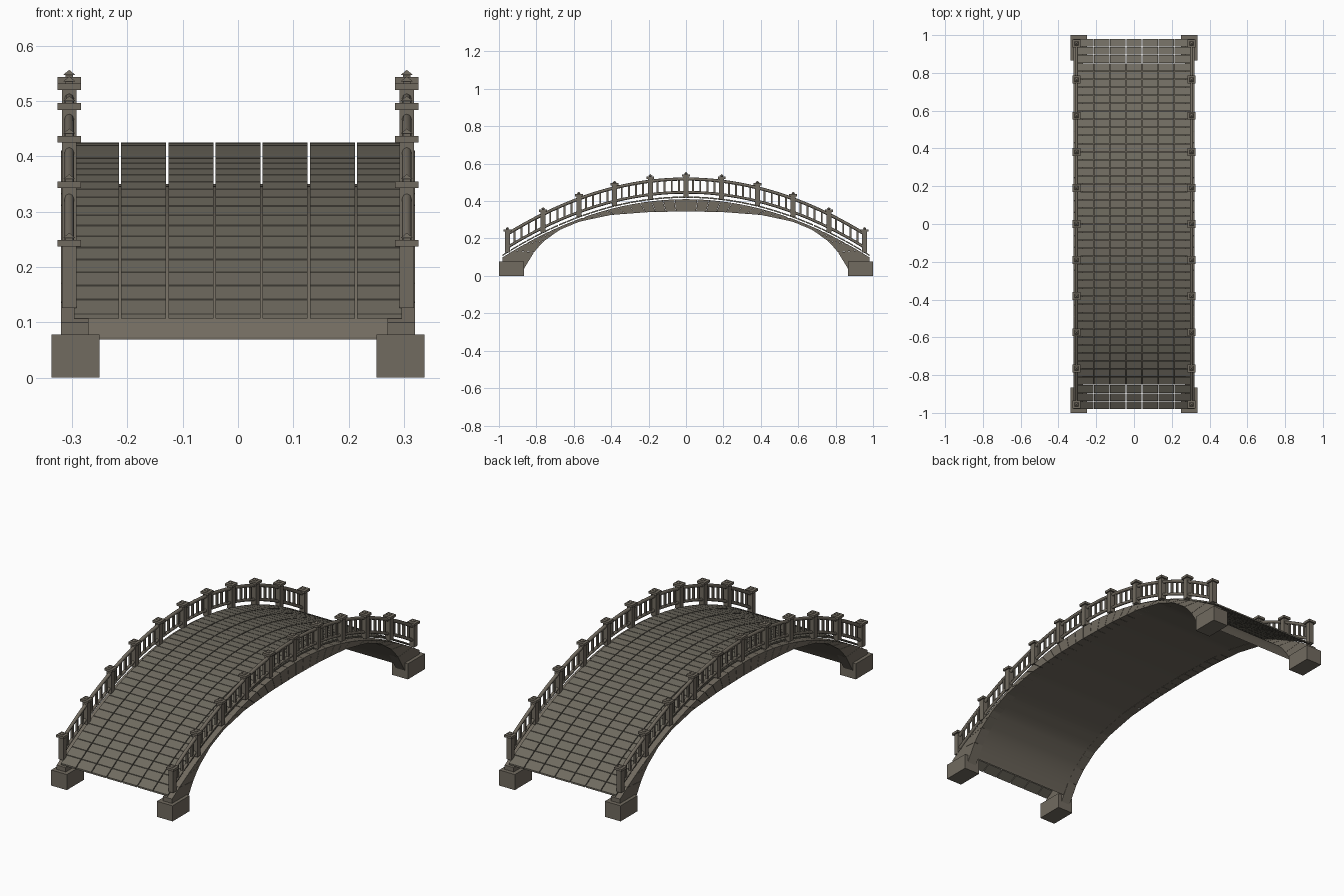
import bpy, bmesh
from mathutils import Vector

cube = bpy.data.objects.get("Cube")
if cube:
    bpy.data.objects.remove(cube, do_unlink=True)


def material(name, rgb):
    mat = bpy.data.materials.new(name)
    mat.use_nodes = True
    mat.diffuse_color = (*rgb, 1)
    mat.node_tree.nodes["Principled BSDF"].inputs["Base Color"].default_value = (*rgb, 1)
    return mat


STONE = material("warm grey stone", (0.165, 0.145, 0.115))
PAVING = material("paving stone", (0.16, 0.147, 0.117))

END = 0.98          # half length of the deck
FOOT = 0.865        # half span of the opening
RAIL_X = 0.305
POST_STEP = 0.191


def rise(y, crown):
    """Height of the shared deck curve at y, for a given crown height."""
    return crown - 0.323 * y * y


# Half profile of the underside of the arch, from crown to springing
SOFFIT = [(0, 0.345), (0.2, 0.341), (0.4, 0.326), (0.567, 0.291), (0.674, 0.247),
          (0.765, 0.182), (0.81, 0.13), (0.835, 0.096), (FOOT, 0.04)]


def soffit(y):
    y = abs(y)
    for (a, za), (b, zb) in zip(SOFFIT, SOFFIT[1:]):
        if y <= b:
            return za + (zb - za) * (y - a) / (b - a)
    return SOFFIT[-1][1]


def prism(bm, outline, x0, x1):
    """Extrude a (y, z) outline from x0 to x1."""
    left = [bm.verts.new((x0, y, z)) for y, z in outline]
    right = [bm.verts.new((x1, y, z)) for y, z in outline]
    bm.faces.new(left)
    bm.faces.new(right[::-1])
    n = len(outline)
    for i in range(n):
        j = (i + 1) % n
        bm.faces.new((left[j], left[i], right[i], right[j]))


def box(bm, x, y, z0, z1, wx, wy):
    prism(bm, [(y - wy, z0), (y + wy, z0), (y + wy, z1), (y - wy, z1)], x - wx, x + wx)


def finish(name, bm, mat):
    bmesh.ops.recalc_face_normals(bm, faces=bm.faces)
    mesh = bpy.data.meshes.new(name)
    bm.to_mesh(mesh)
    bm.free()
    mesh.materials.append(mat)
    obj = bpy.data.objects.new(name, mesh)
    bpy.context.collection.objects.link(obj)
    return obj


# Deck: seven columns of thin paving stones with open joints
bm = bmesh.new()
ROWS, COLS, HALF_GAP = 46, 7, 0.002
row, col = 2 * END / ROWS, 0.597 / COLS
for r in range(ROWS):
    y0 = -END + r * row + (HALF_GAP * 0.7 if r else 0)
    y1 = -END + (r + 1) * row - (HALF_GAP * 0.7 if r < ROWS - 1 else 0)
    side = [(y0, rise(y0, 0.417)), (y1, rise(y1, 0.417)),
            (y1, rise(y1, 0.425)), (y0, rise(y0, 0.425))]
    for c in range(COLS):
        x = (c - COLS / 2) * col
        prism(bm, side, x + HALF_GAP, x + col - HALF_GAP)
finish("deck_paving", bm, PAVING)

# Vault lining under the deck
bm = bmesh.new()
STEPS, LIMIT = 64, 0.85
rows = []
for i in range(STEPS + 1):
    y = LIMIT * (2 * i / STEPS - 1)
    z = soffit(y) + 0.001
    rows.append([bm.verts.new((x, y, z + t)) for x, t in
                 ((-0.3, 0), (0.3, 0), (0.3, 0.004), (-0.3, 0.004))])
for a, b in zip(rows, rows[1:]):
    for k in range(4):
        m = (k + 1) % 4
        bm.faces.new((a[k], a[m], b[m], b[k]))
bm.faces.new(rows[0])
bm.faces.new(rows[-1][::-1])
vault = finish("vault_lining", bm, STONE)
for poly in vault.data.polygons:
    poly.use_smooth = abs(poly.normal.z) > 0.3 and abs(poly.normal.x) < 0.1

# Side arches: wedge stones and a springer at each end
STONES, SPRING = 30, 0.94
for side, label in ((1, "left"), (-1, "right")):
    bm = bmesh.new()
    xs = sorted((side * 0.27, side * 0.32))

    def outer(t):
        return (END * t, rise(END * t, 0.41))

    def inner(t):
        return (FOOT * t, soffit(FOOT * t))

    for i in range(STONES):
        t0 = SPRING * (2 * i / STONES - 1) + 0.001
        t1 = SPRING * (2 * (i + 1) / STONES - 1) - 0.001
        tm = (t0 + t1) / 2
        prism(bm, [inner(t0), inner(tm), inner(t1), outer(t1), outer(tm), outer(t0)], *xs)
    for e in (-1, 1):
        prism(bm, [inner(e * SPRING), outer(e * SPRING), outer(e),
                   (e * END, 0.05), inner(e)], *xs)
    finish(label + "_arch_stones", bm, STONE)

# Footings
for sx, lx in ((1, "left"), (-1, "right")):
    for sy, ly in ((-1, "front"), (1, "back")):
        bm = bmesh.new()
        box(bm, sx * 0.2935, sy * 0.9325, 0, 0.078, 0.0435, 0.0675)
        finish(f"{ly}_{lx}_footing", bm, STONE)


def rail(name, x, crown, radius):
    """Round rail that follows the deck curve between the end posts."""
    curve = bpy.data.curves.new(name, "CURVE")
    curve.dimensions = "3D"
    curve.bevel_depth = radius
    curve.bevel_resolution = 2
    spline = curve.splines.new("POLY")
    count = 41
    spline.points.add(count - 1)
    for i, point in enumerate(spline.points):
        y = 5 * POST_STEP * (2 * i / (count - 1) - 1)
        point.co = (x, y, rise(y, crown), 1)
    curve.materials.append(STONE)
    obj = bpy.data.objects.new(name, curve)
    bpy.context.collection.objects.link(obj)


# Balustrades
for side, label in ((1, "left"), (-1, "right")):
    x = side * RAIL_X
    rail(label + "_top_rail", x, 0.518, 0.0085)
    rail(label + "_bottom_rail", x, 0.447, 0.0075)

    posts, balusters = bmesh.new(), bmesh.new()
    for k in range(-5, 6):
        y = k * POST_STEP
        drop = rise(y, 0)
        box(posts, x, y, drop + 0.42, drop + 0.531, 0.0135, 0.0135)
        box(posts, x, y, drop + 0.531, drop + 0.543, 0.021, 0.021)
        box(posts, x, y, drop + 0.543, drop + 0.547, 0.007, 0.007)
        # Pointed finial
        tip = posts.verts.new((x, y, drop + 0.556))
        ring = [posts.verts.new((x + a * 0.011, y + b * 0.011, drop + 0.547))
                for a, b in ((-1, -1), (1, -1), (1, 1), (-1, 1))]
        posts.faces.new(ring[::-1])
        for i in range(4):
            posts.faces.new((ring[i], ring[(i + 1) % 4], tip))
        # Four balusters up to the next post
        if k < 5:
            for j in range(1, 5):
                yb = y + POST_STEP * j / 5
                box(balusters, x, yb, rise(yb, 0.447), rise(yb, 0.516), 0.005, 0.005)
    finish(label + "_posts", posts, STONE)
    finish(label + "_balusters", balusters, STONE)
